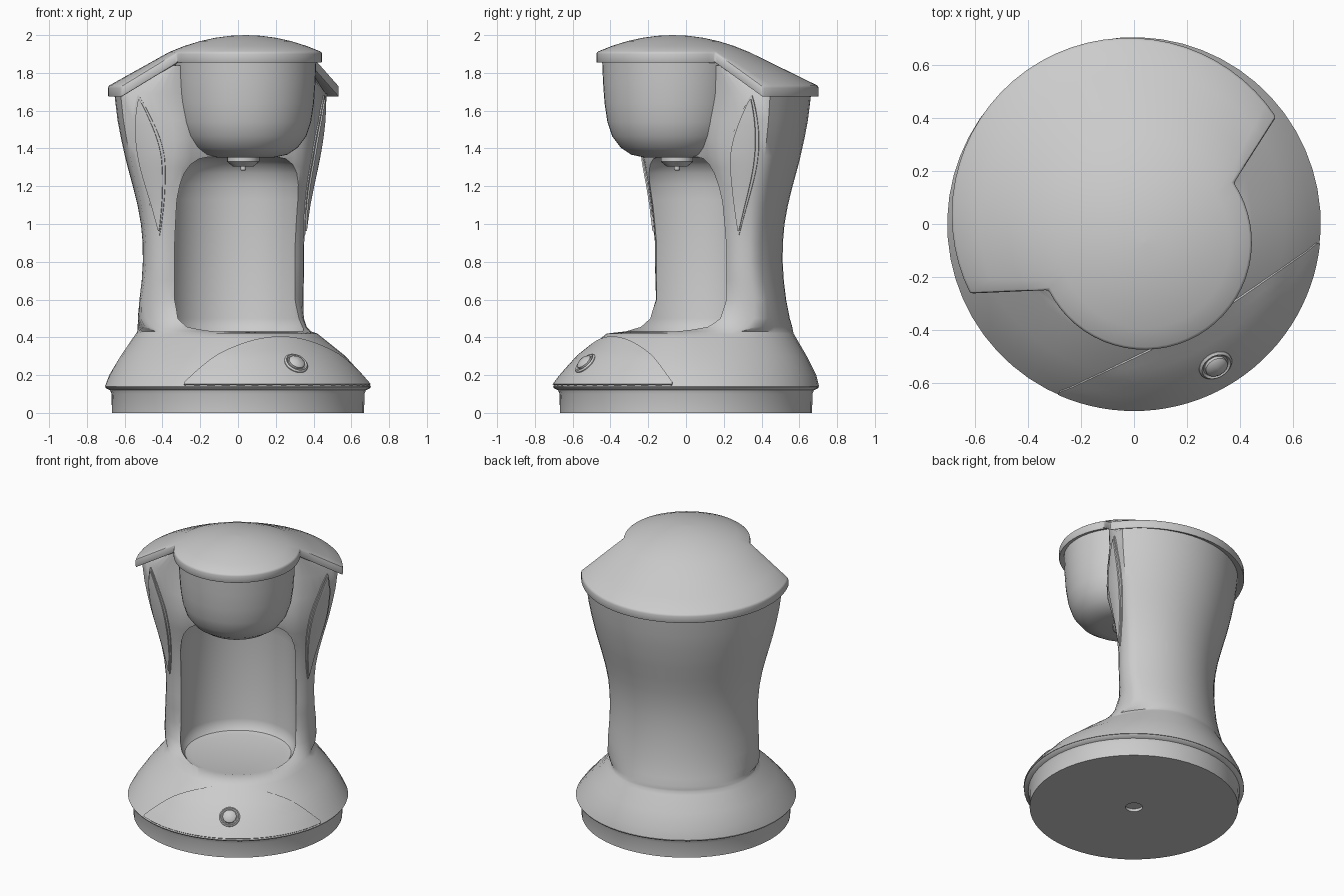
import bpy, bmesh
from math import sin, cos, pi, radians, asin, sqrt
from mathutils import Vector, Matrix

if "Cube" in bpy.data.objects:
    bpy.data.objects.remove(bpy.data.objects["Cube"])

TURN = Matrix.Rotation(radians(30), 4, 'Z')   # whole machine is turned 30 degrees
OFF = .022                                    # column axis sits slightly behind the base axis


def finish(name, bm, local=Matrix(), angle=35, mods=()):
    bmesh.ops.remove_doubles(bm, verts=bm.verts, dist=1e-5)
    bmesh.ops.recalc_face_normals(bm, faces=bm.faces)
    bm.transform(TURN @ local)
    me = bpy.data.meshes.new(name)
    bm.to_mesh(me)
    bm.free()
    ob = bpy.data.objects.new(name, me)
    bpy.context.collection.objects.link(ob)
    bpy.ops.object.select_all(action='DESELECT')
    ob.select_set(True)
    bpy.context.view_layer.objects.active = ob
    for kind, props in mods:
        m = ob.modifiers.new(kind.title(), kind)
        for k, v in props.items():
            setattr(m, k, v)
        bpy.ops.object.modifier_apply(modifier=m.name)
    bpy.ops.object.shade_smooth_by_angle(angle=radians(angle))
    return ob


def bridge(bm, a, b, closed=True):
    n = len(a)
    for i in range(n if closed else n - 1):
        j = (i + 1) % n
        bm.faces.new((a[i], a[j], b[j], b[i]))


def lathe(name, profile, local=Matrix(), n=48, **kw):
    """Turned solid from (radius, height) points, closed at both ends."""
    bm = bmesh.new()
    rings = []
    for r, z in profile:
        r = max(r, 1e-3)
        rings.append([bm.verts.new((r * cos(2 * pi * i / n), r * sin(2 * pi * i / n), z)) for i in range(n)])
    for a, b in zip(rings, rings[1:]):
        bridge(bm, a, b)
    bm.faces.new(rings[0])
    bm.faces.new(rings[-1])
    return finish(name, bm, local, **kw)


def patch(name, grid, depth):
    """Thin solid pad; grid rows hold (point, outward normal)."""
    bm = bmesh.new()
    tops = [[bm.verts.new(p) for p, q in row] for row in grid]
    lows = [[bm.verts.new(p - q * depth) for p, q in row] for row in grid]
    for layer in (tops, lows):
        for a, b in zip(layer, layer[1:]):
            bridge(bm, a, b, False)

    def rim(g):
        return g[0] + [r[-1] for r in g[1:]] + g[-1][-2::-1] + [r[0] for r in g[-2:0:-1]]
    bridge(bm, rim(tops), rim(lows))
    return finish(name, bm)


def lerp(x, table):
    for a, b in zip(table, table[1:]):
        if x <= b[0]:
            t = max(0, (x - a[0]) / (b[0] - a[0]))
            return [u + (v - u) * t for u, v in zip(a, b)]
    return list(table[-1])


# body rows: height, back radius, front radius, arm weight, corner y, inner x, inner y
ROWS = [
    (.14, .705, .705, 0, .2, .36, .03), (.2, .69, .66, 0, .2, .36, .03),
    (.3, .64, .57, 0, .2, .36, .03), (.4, .582, .445, 0, .25, .36, .03),
    (.42, .57, .42, 0, .25, .36, .03), (.432, .563, .41, .3, .25, .36, .03),
    (.455, .553, .41, .62, .24, .36, .03), (.5, .535, .41, .84, .22, .36, .03),
    (.6, .511, .41, 1, .18, .36, .03), (.7, .499, .4, 1, .16, .36, .03),
    (.8, .493, .4, 1, .15, .36, .03), (.9, .494, .4, 1, .15, .36, .03),
    (1, .503, .4, 1, .15, .36, .02), (1.1, .521, .4, 1, .15, .36, .008),
    (1.2, .546, .4, 1, .15, .362, -.01), (1.3, .573, .4, 1, .15, .362, -.035),
    (1.36, .588, .4, 1, .15, .36, -.05), (1.45, .608, .4, 1, .15, .36, -.055),
    (1.55, .627, .4, 1, .15, .365, -.05), (1.69, .644, .4, 1, .15, .37, -.03),
    (1.84, .41, .4, 1, .03, .37, -.03)]


def face_point(z, t):
    """Point and normal on the slanted front face of the right arm."""
    _, R, _, _, cy, ix, iy = lerp(z, ROWS)
    A, I = Vector((sqrt(R * R - (cy - OFF) ** 2), cy, z)), Vector((ix, iy, z))
    d = I - A
    n = Vector((-d.y, d.x, 0)).normalized()
    if n.x < 0:
        n = -n
    return A.lerp(I, t) + n * (.12 * t * (1 - t)), n


def half_section(z):
    _, R, Rf, w, cy, ix, iy = lerp(z, ROWS)
    end = asin((cy - OFF) / R)
    pts = []
    for k in range(29):
        a = pi / 2 - pi * k / 28
        s = min(1, max(0, (radians(60) - a) / radians(85)))
        r = R + (Rf - R) * s * s * (3 - 2 * s)
        circ = Vector((r * cos(a), r * sin(a), z))
        if k <= 14:
            b = pi / 2 + (end - pi / 2) * k / 14
            arm = Vector((R * cos(b), OFF + R * sin(b), z))
        elif k <= 20:
            arm = face_point(z, (k - 14) / 6)[0]
        else:
            arm = Vector((ix * (28 - k) / 8, iy, z))
        pts.append(circ.lerp(arm, w))
    return pts


# pocket cutter
pocket = lathe("pocket_cutter", [(0, .42), (.3, .42), (.34, .43), (.36, .455), (.37, .5), (.37, 1.13),
                                 (.362, 1.21), (.345, 1.27), (.315, 1.315), (.27, 1.345), (.22, 1.354), (0, 1.354)], n=64)
pocket.hide_render = True

# body: lofted column with arms, hollowed by the pocket
bm = bmesh.new()
rings = []
for z in [r[0] for r in ROWS]:
    h = half_section(z)
    loop = h + [Vector((-p.x, p.y, p.z)) for p in h[-2:0:-1]]
    rings.append([bm.verts.new(p) for p in loop])
for a, b in zip(rings, rings[1:]):
    bridge(bm, a, b)
bm.faces.new(rings[0])
bm.faces.new(rings[-1])
finish("body", bm, angle=42, mods=[('BOOLEAN', dict(object=pocket, operation='DIFFERENCE', solver='EXACT'))])
bpy.data.objects.remove(pocket)

# base ring with small recess underneath
lathe("base_ring", [(0, .02), (.055, .02), (.055, 0), (.668, 0), (.67, .1), (.677, .12),
                    (.7, .131), (.704, .138), (.69, .14), (0, .14)], n=56)

# filter bowl and spout
lathe("filter_bowl", [(0, 1.35), (.15, 1.352), (.22, 1.367), (.277, 1.405), (.322, 1.465), (.347, 1.54),
                      (.362, 1.64), (.37, 1.75), (.375, 1.87), (0, 1.87)], Matrix.Translation((0, -.08, 0)))
lathe("spout", [(0, 1.36), (.085, 1.36), (.085, 1.33), (.055, 1.305), (.015, 1.305), (.015, 1.285), (0, 1.283)],
      Matrix.Translation((0, -.055, 0)), n=24)

# lid: round dome with a sloping skirt around the back
bm = bmesh.new()
N, a0 = 32, radians(3.6)
back = [a0 + (pi - 2 * a0) * i / N for i in range(N + 1)]
front = [pi - a0 + (pi + 2 * a0) * i / N for i in range(1, N)]
rings = []
for f in (.002, .2, .4, .6, .8, 1):
    rings.append([bm.verts.new((.405 * f * cos(a), -.08 + .405 * f * sin(a), 1.91 + .09 * (1 - f * f)))
                  for a in back + front])
bm.faces.new(rings[0])
for a, b in zip(rings, rings[1:]):
    bridge(bm, a, b)
prev = rings[-1][:N + 1]
for t in (.33, .67, 1):
    row = []
    for a in back:
        p = Vector((.405 * cos(a), -.08 + .405 * sin(a), 1.91))
        q = Vector((.668 * cos(a), .04 + .668 * sin(a), 1.73))
        row.append(bm.verts.new(p.lerp(q, t)))
    bridge(bm, prev, row, False)
    prev = row
ext = bmesh.ops.extrude_face_region(bm, geom=bm.faces[:], use_keep_orig=True)
for v in ext['geom']:
    if isinstance(v, bmesh.types.BMVert):
        v.co.z -= .06
finish("lid", bm, mods=[('BEVEL', dict(width=.01, segments=2, limit_method='ANGLE', angle_limit=radians(50)))])

# leaf-shaped inlays on both arms: outer rim and inner pad
for side, sx in (("right", 1), ("left", -1)):
    for part, scale, lift in (("rim", 1, .006), ("pad", .8, .014)):
        grid = []
        for i in range(21):
            s = .5 + (i / 20 - .5) * (.7 + .3 * scale)
            half = .012 + .27 * scale * sin(pi * i / 20) ** .9
            row = []
            for j in range(7):
                p, n = face_point(.94 + .74 * s, .5 - .2 * s + half * (j / 3 - 1))
                p = p + n * lift
                row.append((Vector((p.x * sx, p.y, p.z)), Vector((n.x * sx, n.y, 0))))
            grid.append(row)
        patch(f"{side}_leaf_{part}", grid, .03)

# curved control panel on the front of the base
slope = sorted((-r[2], r[0]) for r in ROWS[:5])
grid = []
for i in range(33):
    u = i / 16 - 1
    a = radians(54) * u
    edge = min(.69, (.445 - .035 * u * u) / cos(a))
    row = []
    for j in range(7):
        r = edge + (.7 - edge) * j / 6
        z = lerp(-r, slope)[1]
        n = Vector((sin(a), -cos(a), .85)).normalized()
        row.append((Vector((r * sin(a), -r * cos(a), z)) + n * .008, n))
    grid.append(row)
patch("control_panel", grid, .025)

# power button with its ring
tilt = Matrix.Translation((0, -.608, .255)) @ Matrix.Rotation(radians(46), 4, 'X')
lathe("button_ring", [(0, -.02), (.066, -.02), (.066, .012), (.058, .02), (.05, .012), (0, .01)], tilt, n=32)
lathe("button", [(0, 0), (.044, 0), (.044, .024), (.032, .034), (0, .038)], tilt, n=32)
